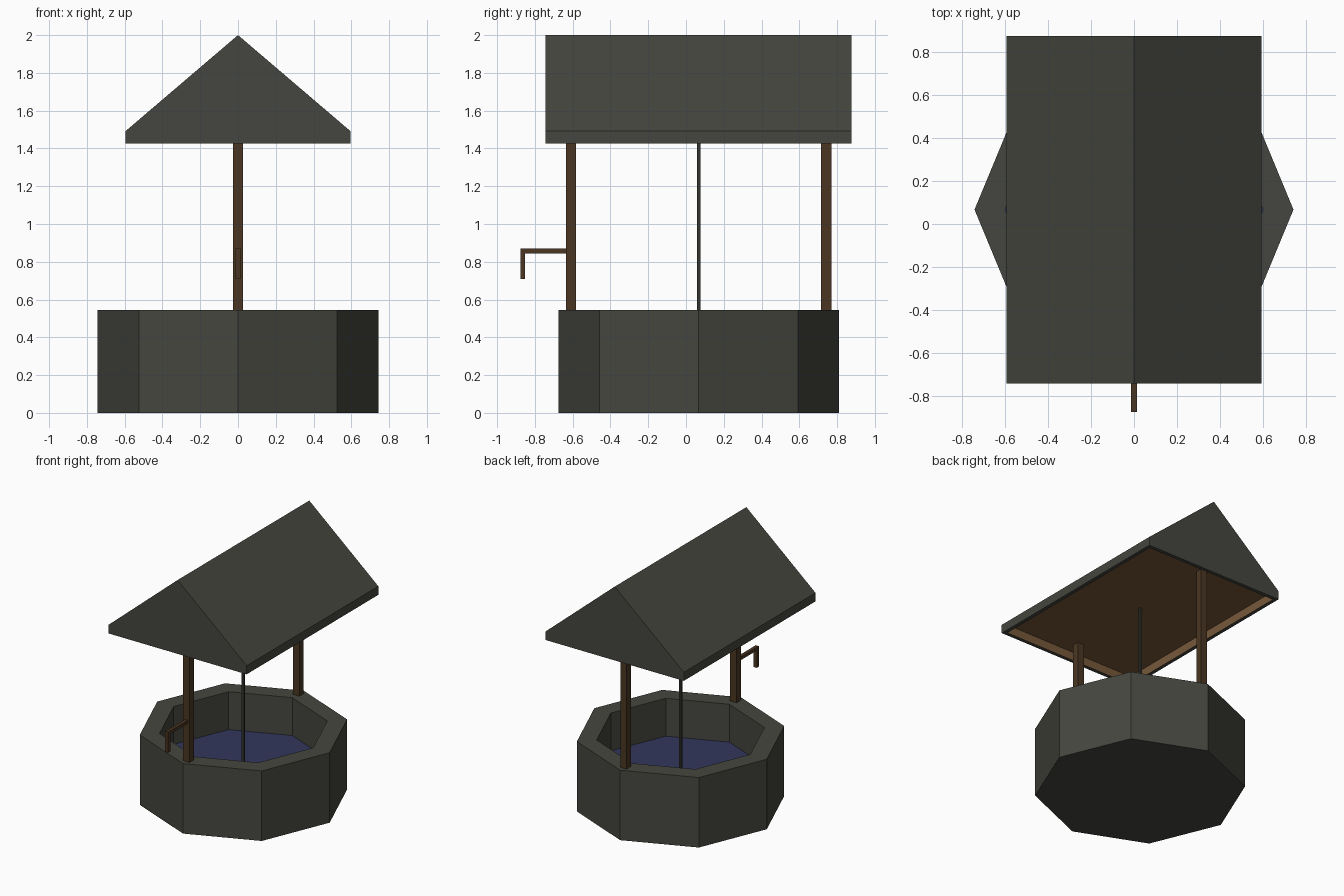
import bpy, bmesh, math
from mathutils import Vector, Matrix

cube = bpy.data.objects.get("Cube")
if cube:
    bpy.data.objects.remove(cube, do_unlink=True)


def material(name, color):
    mat = bpy.data.materials.new(name)
    mat.use_nodes = True
    mat.diffuse_color = (*color, 1)
    bsdf = next(n for n in mat.node_tree.nodes if n.type == 'BSDF_PRINCIPLED')
    bsdf.inputs["Base Color"].default_value = (*color, 1)
    bsdf.inputs["Roughness"].default_value = 0.9
    return mat


stone = material("grey stone", (0.060, 0.061, 0.050))
dark_wood = material("dark wood", (0.069, 0.037, 0.016))
light_wood = material("light wood", (0.185, 0.098, 0.042))
water_blue = material("water blue", (0.032, 0.038, 0.107))
rope_grey = material("rope grey", (0.032, 0.032, 0.027))

CENTRE_Y = 0.067   # the handle sticks out in front, so the well sits back
RIM_Z = 0.545
WATER_Z = 0.25
EAVE_Z = 1.425
CEILING_Z = 1.492


def finish(name, bm, *mats):
    mesh = bpy.data.meshes.new(name)
    bm.to_mesh(mesh)
    bm.free()
    for mat in mats:
        mesh.materials.append(mat)
    obj = bpy.data.objects.new(name, mesh)
    bpy.context.scene.collection.objects.link(obj)
    return obj


def box(name, low, high, mat):
    low, high = Vector(low), Vector(high)
    bm = bmesh.new()
    bmesh.ops.create_cube(bm, size=1, matrix=Matrix.Translation((low + high) / 2)
                          @ Matrix.Diagonal((*(high - low), 1)))
    return finish(name, bm, mat)


def hollow(bm, face, border, depth):
    """Leave a flat border round a face and sink the rest; return the new walls."""
    bmesh.ops.inset_individual(bm, faces=[face], thickness=border, use_even_offset=True)
    return bmesh.ops.inset_individual(bm, faces=[face], thickness=0, depth=-depth)["faces"]


# Octagonal stone basin with a sunken inside
bm = bmesh.new()
bmesh.ops.create_cone(bm, cap_ends=True, segments=8, radius1=0.743, radius2=0.743,
                      depth=RIM_Z, matrix=Matrix.Translation((0, CENTRE_Y, RIM_Z / 2)))
bm.normal_update()
top = max(bm.faces, key=lambda f: f.normal.z)
hollow(bm, top, 0.142 * math.cos(math.pi / 8), RIM_Z - WATER_Z + 0.04)
finish("stone_basin", bm, stone)

# Water surface
bm = bmesh.new()
bmesh.ops.create_circle(bm, cap_ends=True, segments=8, radius=0.601,
                        matrix=Matrix.Translation((0, CENTRE_Y, WATER_Z)))
finish("water", bm, water_blue)

# Gabled roof: end profile pushed along y, underside hollowed and lined with wood
profile = [(-0.595, EAVE_Z), (0.595, EAVE_Z), (0.595, CEILING_Z), (0, 2), (-0.595, CEILING_Z)]
bm = bmesh.new()
end = bm.faces.new([bm.verts.new((x, CENTRE_Y - 0.81, z)) for x, z in profile])
pushed = bmesh.ops.extrude_face_region(bm, geom=[end], use_keep_orig=True)["geom"]
bmesh.ops.translate(bm, vec=(0, 1.62, 0),
                    verts=[v for v in pushed if isinstance(v, bmesh.types.BMVert)])
bmesh.ops.recalc_face_normals(bm, faces=bm.faces)
bm.normal_update()
underside = min(bm.faces, key=lambda f: f.normal.z)
walls = hollow(bm, underside, 0.028, CEILING_Z - EAVE_Z - 0.002)
for face in [underside, *walls]:
    face.material_index = 1
finish("roof", bm, stone, light_wood)

# Posts standing on the rim, front and back
for name, side in (("front_post", -1), ("back_post", 1)):
    y = CENTRE_Y + side * 0.676
    box(name, (-0.027, y - 0.027, RIM_Z), (0.027, y + 0.027, CEILING_Z), dark_wood)

# Rope hanging into the water
box("rope", (-0.009, CENTRE_Y - 0.009, WATER_Z - 0.03),
    (0.009, CENTRE_Y + 0.009, CEILING_Z), rope_grey)

# Crank handle on the front post
box("handle_arm", (-0.013, -0.877, 0.845), (0.013, -0.63, 0.87), dark_wood)
box("handle_grip", (-0.013, -0.877, 0.71), (0.013, -0.852, 0.845), dark_wood)
